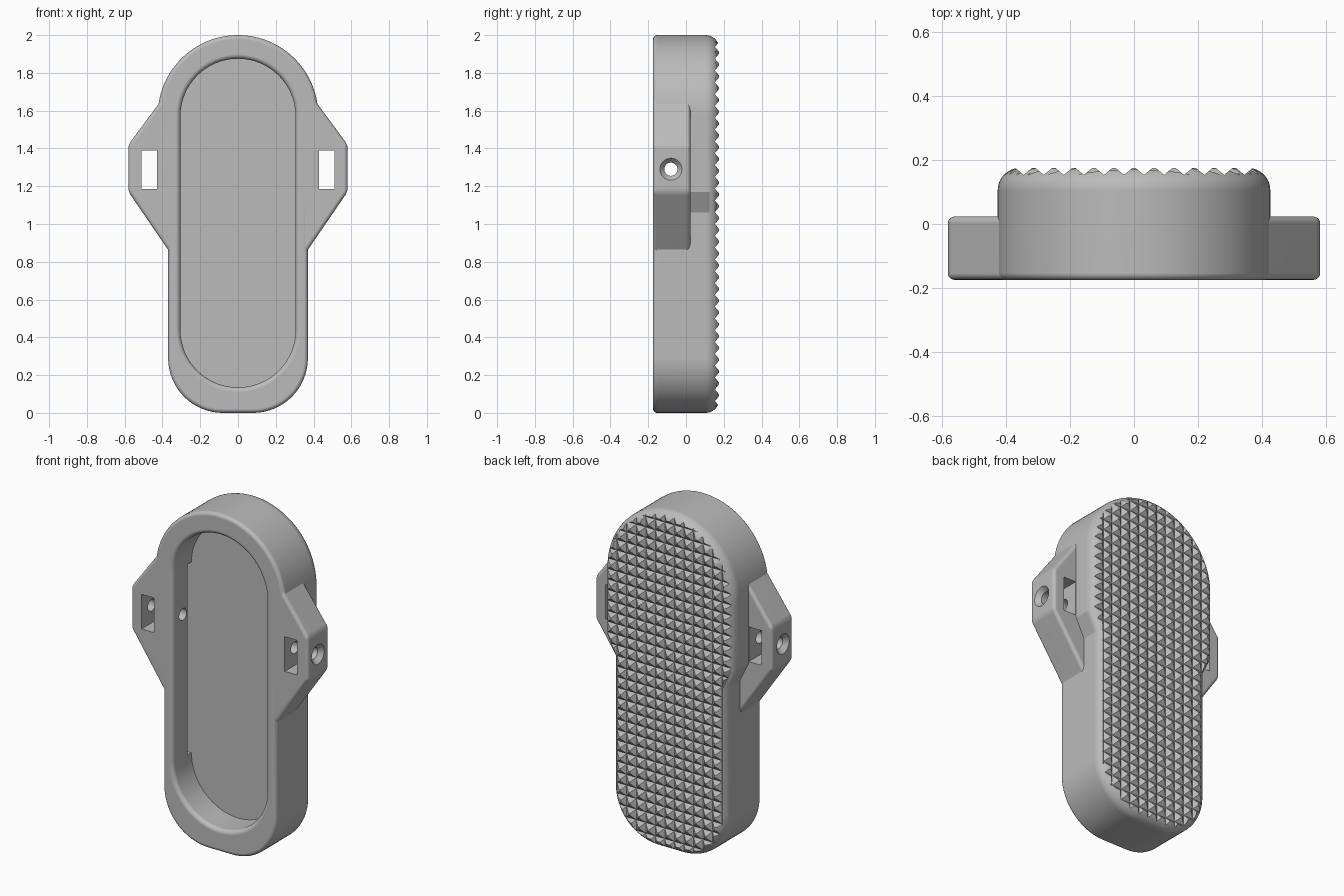
import bpy, bmesh, math
from mathutils import Matrix

cube = bpy.data.objects.get("Cube")
if cube:
    bpy.data.objects.remove(cube, do_unlink=True)

grey = bpy.data.materials.new("plain grey")
grey.use_nodes = True
grey.diffuse_color = (0.5, 0.5, 0.5, 1)
grey.node_tree.nodes["Principled BSDF"].inputs["Base Color"].default_value = (0.5, 0.5, 0.5, 1)


def make(name, bm):
    bmesh.ops.recalc_face_normals(bm, faces=bm.faces)
    mesh = bpy.data.meshes.new(name)
    bm.to_mesh(mesh)
    bm.free()
    mesh.materials.append(grey)
    obj = bpy.data.objects.new(name, mesh)
    bpy.context.collection.objects.link(obj)
    return obj


def arc(cx, cz, r, start, end, steps):
    angles = [math.radians(start + (end - start) * i / steps) for i in range(steps + 1)]
    return [(cx + r * math.cos(a), cz + r * math.sin(a)) for a in angles]


def body_outline(d):
    half = arc(0, 1.575, 0.425 - d, 90, 0, 24)
    half += [(0.425 - d, 1.17), (0.37 - d, 1.06)]
    half += arc(0.08, 0.29, 0.29 - d, 0, -90, 16)
    return half + [(-x, z) for x, z in reversed(half) if x > 1e-5]


def stadium(d):
    r = 0.305 - d
    return arc(0, 1.57, r, 0, 180, 32) + arc(0, 0.44, r, 180, 360, 32)


def loft(name, outline, profile):
    """Stack inset copies of an outline along y and cap both ends."""
    bm = bmesh.new()
    rings = [[bm.verts.new((x, y, z)) for x, z in outline(d)] for d, y in profile]
    for a, b in zip(rings, rings[1:]):
        for i in range(len(a)):
            j = (i + 1) % len(a)
            bm.faces.new((a[i], a[j], b[j], b[i]))
    bm.faces.new(rings[0])
    bm.faces.new(rings[-1])
    return make(name, bm)


def fillet(r, y, side, steps):
    """Inset and depth pairs for a rounded rim at depth y."""
    pts = []
    for i in range(steps + 1):
        a = math.pi / 2 * i / steps
        pts.append((r * (1 - math.sin(a)), y + side * r * (1 - math.cos(a))))
    return pts


def box(name, x0, x1, y0, y1, z0, z1):
    bm = bmesh.new()
    bmesh.ops.create_cube(bm, size=1)
    bm.transform(Matrix.Translation(((x0 + x1) / 2, (y0 + y1) / 2, (z0 + z1) / 2))
                 @ Matrix.Diagonal((x1 - x0, y1 - y0, z1 - z0, 1)))
    return make(name, bm)


def rod(name, r1, r2, x, length):
    bm = bmesh.new()
    bmesh.ops.create_cone(bm, cap_ends=True, segments=32, radius1=r1, radius2=r2, depth=length)
    bm.transform(Matrix.Translation((x, -0.08, 1.29)) @ Matrix.Rotation(math.pi / 2, 4, "Y"))
    return make(name, bm)


def apply_modifier(obj, mod):
    bpy.ops.object.select_all(action="DESELECT")
    bpy.context.view_layer.objects.active = obj
    obj.select_set(True)
    bpy.ops.object.modifier_apply(modifier=mod.name)


def combine(obj, tool, operation):
    mod = obj.modifiers.new("combine", "BOOLEAN")
    mod.operation, mod.solver, mod.object = operation, "EXACT", tool
    apply_modifier(obj, mod)
    bpy.data.objects.remove(tool, do_unlink=True)


# Rounded housing
FRONT, BACK = -0.175, 0.175
profile = fillet(0.022, FRONT, 1, 6) + fillet(0.07, BACK, -1, 8)[::-1]
housing = loft("housing", body_outline, profile)

# Side lugs
for s in (1, -1):
    bm = bmesh.new()
    shape = [(0.34, 0.82), (0.58, 1.17), (0.58, 1.42), (0.34, 1.745)]
    face = bm.faces.new([bm.verts.new((s * x, -0.174, z)) for x, z in shape])
    ext = bmesh.ops.extrude_face_region(bm, geom=[face])
    for v in ext["geom"]:
        if isinstance(v, bmesh.types.BMVert):
            v.co.y = 0.023
    lug = make("lug", bm)
    mod = lug.modifiers.new("round", "BEVEL")
    mod.width, mod.segments = 0.02, 5
    apply_modifier(lug, mod)
    combine(housing, lug, "UNION")

# Front recess with a softened rim
rim = [(d - 0.025, y) for d, y in fillet(0.025, FRONT, 1, 6)]
rim = [(-d - 0.025, y) for d, y in fillet(0.025, FRONT, 1, 6)]
rim = [(-0.025 + 0.025 * math.sin(t), FRONT + 0.025 * (1 - math.cos(t)))
       for t in (math.pi / 2 * i / 6 for i in range(7))]
rim = [(-0.025 * (1 - math.sin(t)), FRONT + 0.025 * (1 - math.cos(t)))
       for t in (math.pi / 2 * i / 6 for i in range(7))]
combine(housing, loft("recess_cutter", stadium, [(-0.025, FRONT - 0.05)] + rim + [(0, 0)]), "DIFFERENCE")

# Undercut slots, lug windows and countersunk cross holes
for s in (1, -1):
    a, b = sorted((s * 0.29, s * 0.33))
    combine(housing, box("slot_cutter", a, b, -0.035, 0, 0.44, 1.57), "DIFFERENCE")
    a, b = sorted((s * 0.428, s * 0.51))
    combine(housing, box("window_cutter", a, b, -0.3, 0.03, 1.185, 1.39), "DIFFERENCE")
combine(housing, rod("hole_cutter", 0.035, 0.035, 0, 1.4), "DIFFERENCE")
for s in (1, -1):
    r = (0.031, 0.063) if s > 0 else (0.063, 0.031)
    combine(housing, rod("sink_cutter", *r, s * 0.567, 0.036), "DIFFERENCE")

# Crossed grooves leaving a field of small pyramids on the back
PITCH, LOW, HIGH = 0.0625, 0.153, 0.179
NX, NZ = 15, 34
bm = bmesh.new()
x0, z0 = -NX * PITCH / 2, 1 - NZ * PITCH / 2
grid = [[bm.verts.new((x0 + i * PITCH, LOW, z0 + k * PITCH)) for i in range(NX + 1)]
        for k in range(NZ + 1)]
for k in range(NZ):
    for i in range(NX):
        tip = bm.verts.new((x0 + (i + 0.5) * PITCH, HIGH, z0 + (k + 0.5) * PITCH))
        c = [grid[k][i], grid[k][i + 1], grid[k + 1][i + 1], grid[k + 1][i]]
        for n in range(4):
            bm.faces.new((c[n], c[(n + 1) % 4], tip))
border = [e for e in bm.edges if e.is_boundary]
ext = bmesh.ops.extrude_edge_only(bm, edges=border)
for v in ext["geom"]:
    if isinstance(v, bmesh.types.BMVert):
        v.co.y = 0.3
bmesh.ops.holes_fill(bm, edges=[e for e in bm.edges if e.is_boundary], sides=0)
combine(housing, make("groove_cutter", bm), "DIFFERENCE")

# Smooth rounded surfaces, crisp edges elsewhere
bpy.ops.object.select_all(action="DESELECT")
bpy.context.view_layer.objects.active = housing
housing.select_set(True)
bpy.ops.object.shade_smooth_by_angle(angle=math.radians(25))
weighted = housing.modifiers.new("even shading", "WEIGHTED_NORMAL")
weighted.keep_sharp = True
